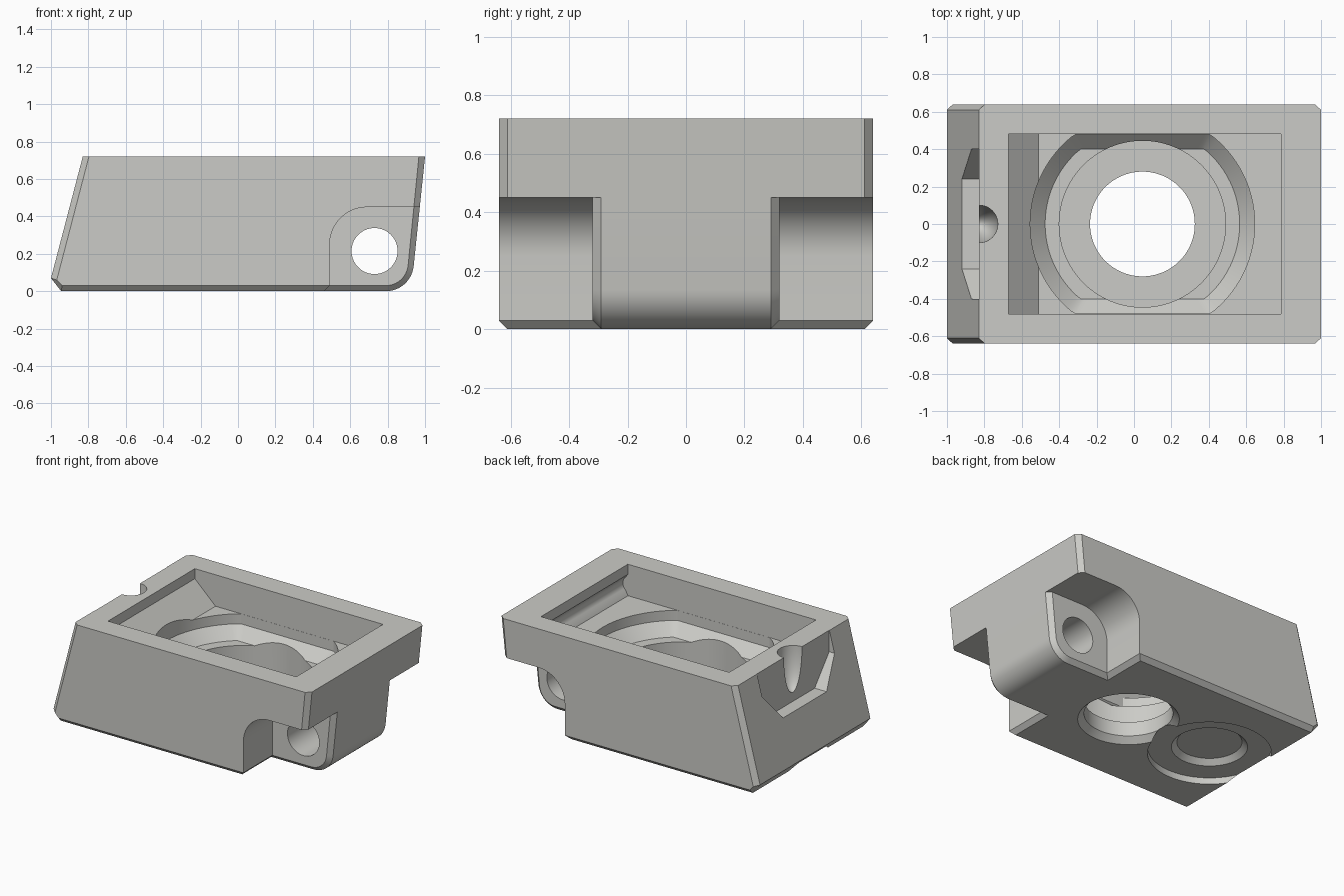
import bpy, bmesh, math
from mathutils import Matrix

if "Cube" in bpy.data.objects:
    bpy.data.objects.remove(bpy.data.objects["Cube"])

grey = bpy.data.materials.new("warm_grey")
grey.diffuse_color = (0.60, 0.60, 0.57, 1)
grey.use_nodes = True
grey.node_tree.nodes["Principled BSDF"].inputs["Base Color"].default_value = grey.diffuse_color


def loft(name, rings):
    """Closed solid through rings holding equal point counts."""
    bm = bmesh.new()
    vs = [[bm.verts.new(p) for p in r] for r in rings]
    n = len(rings[0])
    for a, b in zip(vs, vs[1:]):
        for i in range(n):
            j = (i + 1) % n
            bm.faces.new((a[i], a[j], b[j], b[i]))
    bm.faces.new(vs[0][::-1])
    bm.faces.new(vs[-1])
    bmesh.ops.recalc_face_normals(bm, faces=bm.faces)
    me = bpy.data.meshes.new(name)
    bm.to_mesh(me)
    bm.free()
    ob = bpy.data.objects.new(name, me)
    bpy.context.collection.objects.link(ob)
    me.materials.append(grey)
    return ob


def arc(cx, cz, r, a0, a1, n=12):
    return [(cx + r * math.cos(math.radians(a0 + (a1 - a0) * i / n)),
             cz + r * math.sin(math.radians(a0 + (a1 - a0) * i / n))) for i in range(n + 1)]


def prism(name, prof, y0, y1):
    return loft(name, [[(x, y, z) for x, z in prof] for y in (y0, y1)])


def turned(name, cx, steps, n=96):
    """Vertical turned solid from (radius, z) steps."""
    return loft(name, [[(cx + r * math.cos(2 * math.pi * i / n),
                         r * math.sin(2 * math.pi * i / n), z) for i in range(n)]
                       for r, z in steps])


def combine(target, other, op="DIFFERENCE"):
    m = target.modifiers.new(op.lower(), "BOOLEAN")
    m.operation, m.object, m.solver = op, other, "EXACT"
    bpy.context.view_layer.objects.active = target
    bpy.ops.object.modifier_apply(modifier=m.name)
    bpy.data.objects.remove(other)


# Side outline, full size and drawn in for the chamfered ends
full = [(-0.83, 0.72), (-1, 0.07), (-0.945, 0)] + arc(0.79, 0.15, 0.15, -90, -6) + [(1, 0.72)]
inset = [(-0.797, 0.72), (-0.969, 0.06), (-0.94, 0.03)] + arc(0.79, 0.15, 0.12, -90, -6) + [(0.967, 0.72)]


def slab(name, w):
    return loft(name, [[(x, y, z) for x, z in p] for p, y in
                       ((inset, -w), (full, 0.03 - w), (full, w - 0.03), (inset, w))])


# Housing with the lower right end cleared, then the hinge knuckle added
body = slab("housing", 0.64)
combine(body, prism("notch", [(0.36, -0.1), (0.49, 0.03)] + arc(0.69, 0.25, 0.2, 180, 90)
                    + [(1.3, 0.45), (1.3, -0.1)], -1, 1))
combine(body, slab("hinge_knuckle", 0.32), "UNION")
combine(body, prism("pin_hole", arc(0.73, 0.215, 0.123, 0, 354, 59), -1, 1))

# Top pocket with sloped left end and a grooved right end
combine(body, prism("pocket", [(-0.67, 0.9), (-0.67, 0.65), (-0.51, 0.5), (0.785, 0.5)]
                    + arc(0.765, 0.58, 0.06, -50, 50, 8) + [(0.785, 0.65), (0.79, 0.9)],
                    -0.48, 0.48))


# Round seat with flattened, tapering sides
def seat_ring(r, w, z, n=128):
    pts = []
    for i in range(n):
        a = 2 * math.pi * i / n
        pts.append((0.045 + r * math.cos(a), max(-w, min(w, r * math.sin(a))), z))
    return pts


seat = loft("seat", [seat_ring(0.52, 0.4, 0.35), seat_ring(0.6, 0.479, 0.43), seat_ring(0.6, 0.479, 0.6)])
combine(body, seat)
combine(body, turned("bore", 0.045, [(0.445, 0.14), (0.445, 0.6)]))
combine(body, turned("through_hole", 0.045, [(0.36, -0.04), (0.28, 0.04), (0.28, 0.5)]))

# Shallow round recess underneath, with a chamfered inner dish
combine(body, turned("bottom_recess", -0.62, [(0.39, -0.2), (0.39, 0.045)]))
combine(body, turned("bottom_dish", -0.62, [(0.25, 0.035), (0.205, 0.08), (0.205, 0.095)][:2]))

# Finger recess in the sloping left face
outline = [(-0.24, 0.376), (0.24, 0.376), (0.4, 0.57), (0.4, 0.9), (-0.4, 0.9), (-0.4, 0.57)]
combine(body, loft("finger_recess", [[(x, y, z) for y, z in outline] for x in (-1.3, -0.828)]))

# Tapering thumb scoop at the top of that recess
scoop = [(0.1 * math.cos(t), 0.72 - 0.28 * math.sin(t)) for t in
         [math.radians(88 - 8 * i) for i in range(12)]] + [(0.1, 0.9)]
combine(body, turned("thumb_scoop", -0.828, scoop, 48))

# Smooth curved faces, keep edges sharp
bpy.ops.object.select_all(action="DESELECT")
body.select_set(True)
bpy.context.view_layer.objects.active = body
bpy.ops.object.shade_smooth_by_angle(angle=math.radians(25))
